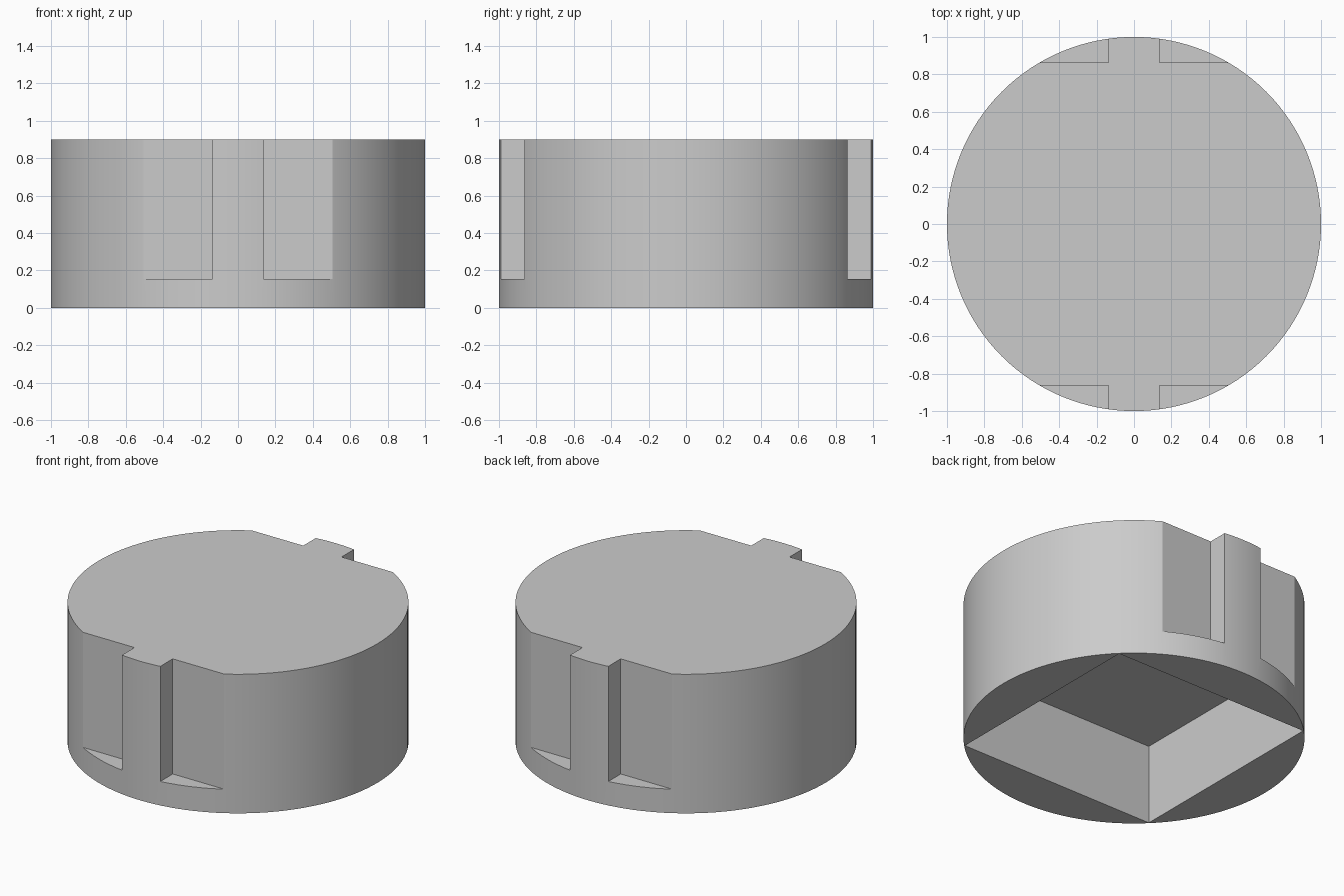
import bpy
import math

RADIUS, HEIGHT = 1.0, 0.9
TAB, FLAT, LEDGE = 0.137, 0.863, 0.155   # tab half width, notch wall, notch floor
HALF, DEPTH = 0.704, 0.517               # square recess underneath

old = bpy.data.objects.get("Cube")
if old:
    bpy.data.objects.remove(old, do_unlink=True)

grey = bpy.data.materials.new("plain grey")
grey.use_nodes = True
colour = (0.6, 0.6, 0.6, 1)
grey.diffuse_color = colour
grey.node_tree.nodes["Principled BSDF"].inputs["Base Color"].default_value = colour


def box(name, low, high):
    """Cutter box between two corners."""
    centre = [(a + b) / 2 for a, b in zip(low, high)]
    bpy.ops.mesh.primitive_cube_add(size=1, location=centre)
    ob = bpy.context.object
    ob.name = name
    ob.scale = [b - a for a, b in zip(low, high)]
    ob.hide_render = True
    return ob


# Round body
bpy.ops.mesh.primitive_cylinder_add(vertices=128, radius=RADIUS, depth=HEIGHT,
                                    location=(0, 0, HEIGHT / 2))
body = bpy.context.object
body.name = "round_body"
body.data.materials.append(grey)

# Notches either side of the front and back tabs
cutters = []
for sx in (-1, 1):
    for sy in (-1, 1):
        xs = sorted((sx * TAB, sx * 0.8))
        ys = sorted((sy * FLAT, sy * 1.2))
        cutters.append(box("notch_cutter", (xs[0], ys[0], LEDGE), (xs[1], ys[1], 1.2)))

# Square recess in the underside
cutters.append(box("recess_cutter", (-HALF, -HALF, -0.2), (HALF, HALF, DEPTH)))

for cutter in cutters:
    mod = body.modifiers.new("cut", 'BOOLEAN')
    mod.operation = 'DIFFERENCE'
    mod.solver = 'EXACT'
    mod.object = cutter

# Apply the cuts, then drop the cutters
bpy.ops.object.select_all(action='DESELECT')
body.select_set(True)
bpy.context.view_layer.objects.active = body
for mod in list(body.modifiers):
    bpy.ops.object.modifier_apply(modifier=mod.name)
for cutter in cutters:
    bpy.data.objects.remove(cutter, do_unlink=True)

bpy.ops.object.shade_smooth_by_angle(angle=math.radians(20))
